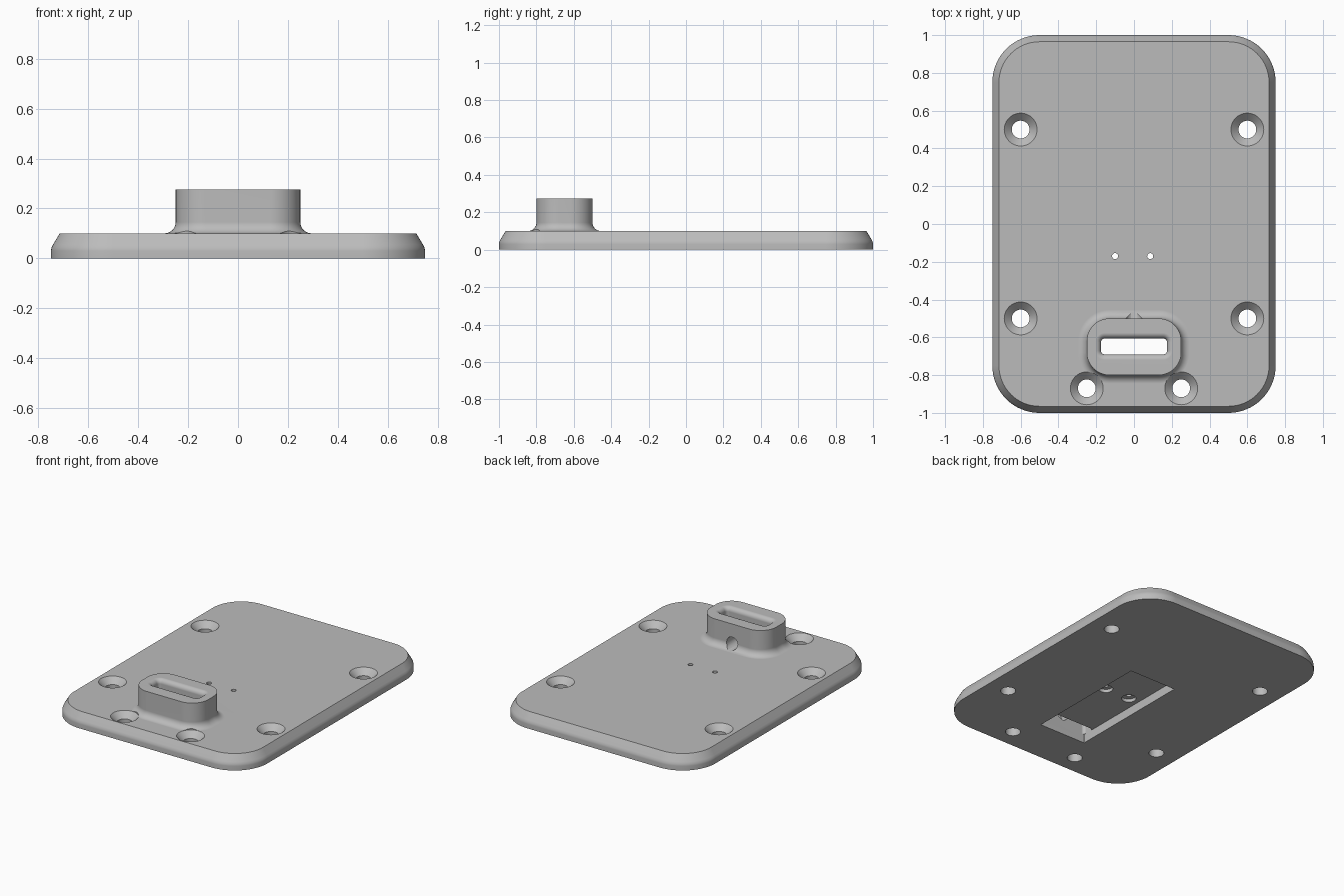
import bpy, bmesh, math

default = bpy.data.objects.get("Cube")
if default:
    bpy.data.objects.remove(default, do_unlink=True)

grey = bpy.data.materials.new("plain grey")
grey.use_nodes = True
colour = (0.5, 0.5, 0.5, 1)
grey.diffuse_color = colour
grey.node_tree.nodes["Principled BSDF"].inputs["Base Color"].default_value = colour


def rounded_rect(hx, hy, r, steps=12):
    """Outline of a rectangle with rounded corners, counter-clockwise."""
    pts = []
    for i, (sx, sy) in enumerate([(1, 1), (-1, 1), (-1, -1), (1, -1)]):
        for k in range(steps + 1):
            a = (i + k / steps) * math.pi / 2
            pts.append((sx * (hx - r) + r * math.cos(a), sy * (hy - r) + r * math.sin(a)))
    return pts


def circle(r, n=40):
    return [(r * math.cos(k * math.tau / n), r * math.sin(k * math.tau / n)) for k in range(n)]


def loft(name, rings, centre=(0, 0)):
    """Closed solid through (outline, height) rings."""
    bm = bmesh.new()
    loops = [[bm.verts.new((x + centre[0], y + centre[1], z)) for x, y in pts] for pts, z in rings]
    for low, high in zip(loops, loops[1:]):
        n = len(low)
        for i in range(n):
            j = (i + 1) % n
            bm.faces.new((low[i], low[j], high[j], high[i]))
    bm.faces.new(loops[0][::-1])
    bm.faces.new(loops[-1])
    mesh = bpy.data.meshes.new(name)
    bm.to_mesh(mesh)
    bm.free()
    ob = bpy.data.objects.new(name, mesh)
    bpy.context.collection.objects.link(ob)
    mesh.materials.append(grey)
    return ob


def combine(target, tool, operation):
    mod = target.modifiers.new(operation.lower(), 'BOOLEAN')
    mod.operation = operation
    mod.solver = 'EXACT'
    mod.object = tool
    bpy.context.view_layer.objects.active = target
    bpy.ops.object.modifier_apply(modifier=mod.name)
    bpy.data.objects.remove(tool, do_unlink=True)


TOP, BOSS_TOP, BOSS_Y = 0.1, 0.275, -0.65

# Base plate with a sloping upper edge
edge = [(0, 0), (0, 0.03), (0.002, 0.042), (0.008, 0.055), (0.035, TOP)]
plate = loft("mounting_plate", [(rounded_rect(0.75 - d, 1 - d, 0.25 - d, 16), z) for d, z in edge])

# Raised boss with a flared foot
flare = 0.045
foot = [(flare, 0.08)]
for k in range(9):
    a = k / 8 * math.pi / 2
    foot.append((flare * (1 - math.sin(a)), TOP + flare * (1 - math.cos(a))))
foot.append((0, BOSS_TOP))
boss = loft("boss", [(rounded_rect(0.25 + d, 0.15 + d, 0.12 + d), z) for d, z in foot], (0, BOSS_Y))
combine(plate, boss, 'UNION')

# Recess under the plate
recess = loft("recess", [(rounded_rect(0.175, 0.435, 0.002, 1), z) for z in (-0.1, 0.06)], (0, -0.255))
combine(plate, recess, 'DIFFERENCE')

# Slot through the boss with a rounded lip
lip = 0.03
slot = [(0, 0.03)]
for k in range(9):
    a = k / 8 * math.pi / 2
    slot.append((lip * (1 - math.cos(a)), BOSS_TOP - lip * (1 - math.sin(a))))
slot.append((lip, 0.4))
slot_cutter = loft("slot", [(rounded_rect(0.175 + d, 0.042 + d, 0.02 + d, 8), z) for d, z in slot],
                   (0, -0.648))
combine(plate, slot_cutter, 'DIFFERENCE')

# Countersunk screw holes
for side in (-1, 1):
    for x, y in [(0.6, 0.5), (0.6, -0.5), (0.25, -0.87)]:
        screw = [(0.047, -0.1), (0.047, 0.06), (0.087, TOP), (0.087, 0.2)]
        combine(plate, loft("screw_hole", [(circle(r), z) for r, z in screw], (side * x, y)),
                'DIFFERENCE')

# Stepped pin holes above the recess
for x in (-0.1, 0.086):
    pin = [(0.045, 0.03), (0.045, 0.082), (0.016, 0.082), (0.016, 0.2)]
    combine(plate, loft("pin_hole", [(circle(r, 24), z) for r, z in pin], (x, -0.17)), 'DIFFERENCE')

# Cross hole from the back of the boss, ending blind in its front wall
cross = loft("cross_hole", [(circle(0.042, 32), z) for z in (0, 0.32)])
cross.rotation_euler = (math.pi / 2, 0, 0)
cross.location = (0, -0.43, 0.143)
bpy.context.view_layer.update()
combine(plate, cross, 'DIFFERENCE')

# Smooth the curved faces, keep the edges crisp
bpy.ops.object.select_all(action='DESELECT')
plate.select_set(True)
bpy.context.view_layer.objects.active = plate
bpy.ops.object.shade_smooth_by_angle(angle=math.radians(25))
plate.modifiers.new("even shading", 'WEIGHTED_NORMAL').keep_sharp = True
